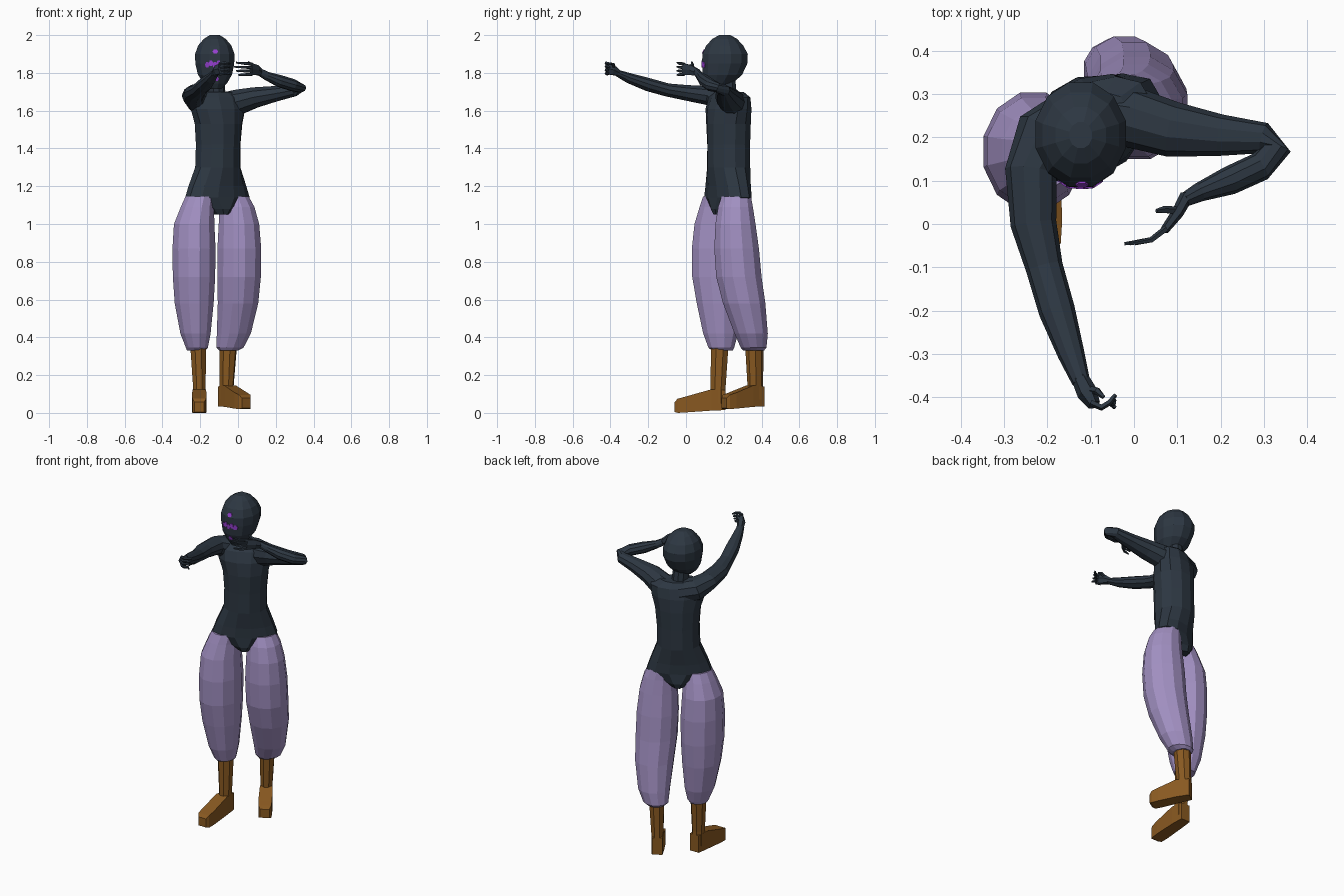
import bpy, bmesh, math
from mathutils import Vector
from mathutils.bvhtree import BVHTree


def material(name, col):
    m = bpy.data.materials.new(name)
    m.diffuse_color = (*col, 1)
    return m


SLATE = material("dark slate", (0.026, 0.038, 0.054))
LILAC = material("lilac cloth", (0.36, 0.28, 0.54))
BROWN = material("brown leather", (0.25, 0.10, 0.015))
VIOLET = material("violet mark", (0.30, 0.05, 0.62))


def finish(name, bm, mat):
    bmesh.ops.recalc_face_normals(bm, faces=bm.faces)
    me = bpy.data.meshes.new(name)
    bm.to_mesh(me)
    bm.free()
    me.materials.append(mat)
    ob = bpy.data.objects.new(name, me)
    bpy.context.collection.objects.link(ob)
    return ob


def loft(name, rings, mat, n=10, phase=0.0):
    """Skin rings of (centre, u axis, v axis) and cap both ends."""
    bm = bmesh.new()
    k = 1 / math.cos(phase)
    loops = []
    for c, u, v in rings:
        loops.append([bm.verts.new(c + k * (math.cos(a) * u + math.sin(a) * v))
                      for a in (phase + math.tau * i / n for i in range(n))])
    for p, q in zip(loops, loops[1:]):
        for i in range(n):
            j = (i + 1) % n
            bm.faces.new((p[i], p[j], q[j], q[i]))
    bm.faces.new(loops[0])
    bm.faces.new(loops[-1])
    return finish(name, bm, mat)


def stack(name, rows, mat, n=10, phase=0.0, yaw=0.0):
    """Horizontal ellipses: (x, y, z, half width, half depth)."""
    c, s = math.cos(math.radians(yaw)), math.sin(math.radians(yaw))
    return loft(name, [(Vector((x, y, z)), Vector((c, s, 0)) * a, Vector((-s, c, 0)) * b)
                       for x, y, z, a, b in rows], mat, n, phase)


def tube(name, rows, mat, n=8, phase=0.0, tilt=True):
    """Tube along a path: (x, y, z, half width, half height)."""
    pts = [Vector(r[:3]) for r in rows]
    rings = []
    for i, p in enumerate(pts):
        t = pts[min(i + 1, len(pts) - 1)] - pts[max(i - 1, 0)]
        if not tilt:
            t.z = 0
        side = t.cross(Vector((0, 0, 1))).normalized()
        up = side.cross(t).normalized()
        rings.append((p, side * rows[i][3], up * rows[i][4]))
    return loft(name, rings, mat, n, phase)


# Head and neck
head = stack("head", [
    (-.118, .155, 1.715, .03, .035), (-.12, .175, 1.745, .062, .072),
    (-.122, .193, 1.79, .09, .104), (-.123, .205, 1.85, .103, .12),
    (-.123, .207, 1.90, .104, .12), (-.123, .205, 1.945, .088, .098),
    (-.123, .205, 1.98, .058, .065), (-.123, .205, 2.0, .026, .03)],
    SLATE, 12, math.pi / 12)
stack("neck", [(-.11, .225, 1.64, .07, .07), (-.115, .22, 1.70, .048, .05),
               (-.12, .21, 1.80, .045, .05)], SLATE)

# Torso with a V shaped lower edge
stack("torso", [
    (-.108, .225, 1.05, .045, .085), (-.108, .225, 1.08, .085, .095),
    (-.109, .222, 1.14, .183, .093), (-.109, .223, 1.20, .162, .096),
    (-.107, .226, 1.30, .121, .11), (-.105, .226, 1.42, .119, .11),
    (-.103, .225, 1.53, .128, .112), (-.106, .225, 1.61, .150, .105),
    (-.108, .23, 1.67, .155, .085), (-.11, .23, 1.70, .10, .06)],
    SLATE, 12, math.pi / 12, 30)

# Arms: right one stretched forward, left one bent in front of the chest
tube("right_arm", [
    (-.13, .25, 1.63, .07, .07), (-.205, .20, 1.65, .075, .07),
    (-.238, .12, 1.68, .06, .053), (-.232, .0, 1.695, .053, .043),
    (-.207, -.10, 1.71, .043, .036), (-.178, -.20, 1.738, .042, .036),
    (-.145, -.30, 1.772, .031, .028), (-.122, -.365, 1.80, .021, .018)], SLATE, 10)
tube("left_arm", [
    (-.09, .26, 1.63, .07, .065), (.0, .245, 1.645, .07, .07),
    (.09, .218, 1.67, .064, .057), (.2, .205, 1.69, .048, .043),
    (.30, .198, 1.708, .036, .033), (.328, .172, 1.72, .034, .026),
    (.29, .132, 1.735, .034, .033), (.22, .10, 1.757, .033, .033),
    (.15, .073, 1.785, .022, .023), (.115, .055, 1.805, .016, .02)], SLATE, 10)

# Hands
tube("right_palm", [(-.125, -.355, 1.797, .02, .017), (-.108, -.39, 1.815, .024, .03),
                    (-.092, -.418, 1.822, .015, .03)], SLATE, 6)
tube("left_palm", [(.122, .065, 1.80, .016, .02), (.1, .025, 1.815, .014, .03),
                   (.07, -.015, 1.82, .01, .036)], SLATE, 6)
for i in range(4):
    dz = .018 * (i - 1.5)
    tube(f"right_finger_{i}", [(-.1, -.412, 1.822 + dz, .008, .009),
                               (-.075, -.423, 1.824 + dz, .008, .009),
                               (-.057, -.412, 1.824 + dz, .007, .008),
                               (-.043, -.424 + .01 * i, 1.82 + dz, .005, .005)], SLATE, 5)
    tube(f"left_finger_{i}", [(.075, -.01, 1.82 + dz, .008, .009),
                              (.04, -.037, 1.82 + dz * 1.1, .007, .008),
                              (-.022 + .012 * abs(i - 2), -.046, 1.822 + dz * 1.2, .004, .005)],
         SLATE, 5)
tube("right_thumb", [(-.115, -.38, 1.82, .01, .01), (-.085, -.385, 1.845, .009, .009),
                     (-.07, -.40, 1.852, .005, .005)], SLATE, 5)
tube("left_thumb", [(.105, .03, 1.825, .01, .01), (.07, .033, 1.845, .009, .009),
                    (.052, .03, 1.858, .005, .005)], SLATE, 5)

# Baggy trousers
stack("right_trouser_leg", [
    (-.222, .192, .33, .048, .055), (-.218, .187, .345, .058, .068),
    (-.225, .183, .42, .08, .092), (-.232, .175, .58, .103, .118),
    (-.233, .168, .72, .112, .135), (-.233, .167, .87, .114, .136),
    (-.232, .168, 1.0, .107, .123), (-.215, .17, 1.09, .088, .098),
    (-.2, .172, 1.145, .078, .082)], LILAC, 12, math.pi / 12)
stack("left_trouser_leg", [
    (-.05, .358, .33, .05, .055), (-.043, .358, .345, .072, .068),
    (-.022, .345, .42, .09, .088), (.0, .308, .58, .107, .112),
    (.006, .28, .72, .115, .120), (.007, .268, .87, .116, .118),
    (.005, .262, 1.0, .107, .106), (-.005, .262, 1.09, .092, .092),
    (-.02, .266, 1.145, .077, .078)], LILAC, 12, math.pi / 12)


# Boots: square shaft plus tapered foot
def boot(side, x, y, base, yaw, length):
    d = Vector((math.sin(math.radians(yaw)), -math.cos(math.radians(yaw)), 0))
    top = Vector((x, y, 0)) + (Vector((-.005, .008, 0)) if side == "right" else Vector((.008, -.005, 0)))
    stack(side + "_boot_shaft", [(x, y, base + .05, .033, .04), (x, y, .14, .033, .04),
                                 (top.x, top.y, .345, .042, .046)],
          BROWN, 8, math.pi / 8, yaw)
    rows = []
    # distance from ankle, half width, underside, top
    for t, w, lo, hi in ((-.04, .03, .015, .12), (.035, .036, .012, .125),
                         (length * .72, .039, .003, .088), (length * .93, .036, .0, .075),
                         (length, .026, .005, .058)):
        p = Vector((x, y, 0)) + d * t
        rows.append((p.x, p.y, base + (lo + hi) / 2, w, (hi - lo) / 2))
    tube(side + "_boot_foot", rows, BROWN, 4, math.pi / 4, False)


boot("right", -.205, .17, .0, 0, .23)
boot("left", -.06, .367, .02, 32, .195)

# Face marks: thin plates laid on the head surface
tree = BVHTree.FromPolygons([v.co for v in head.data.vertices],
                            [p.vertices for p in head.data.polygons])


def mark(name, cx, cz, w, h, n=6):
    bm = bmesh.new()
    ring = []
    for i in range(n):
        a = math.tau * i / n
        x, z = cx + w * math.cos(a), cz + h * math.sin(a)
        hit = tree.ray_cast(Vector((x, -1, z)), Vector((0, 1, 0)))[0]
        ring.append((x, hit.y, z))
    front = [bm.verts.new((x, y - .004, z)) for x, y, z in ring]
    back = [bm.verts.new((x, y + .002, z)) for x, y, z in ring]
    bm.faces.new(front)
    bm.faces.new(back)
    for i in range(n):
        j = (i + 1) % n
        bm.faces.new((front[i], front[j], back[j], back[i]))
    finish(name, bm, VIOLET)


mark("brow_mark", -.12, 1.913, .015, .013)
mark("chin_mark", -.115, 1.768, .014, .013)
for i in range(5):
    mark(f"eye_mark_{i}", -.163 + .02 * i, 1.845 + (.006 if i % 2 else -.003), .012, .017)
